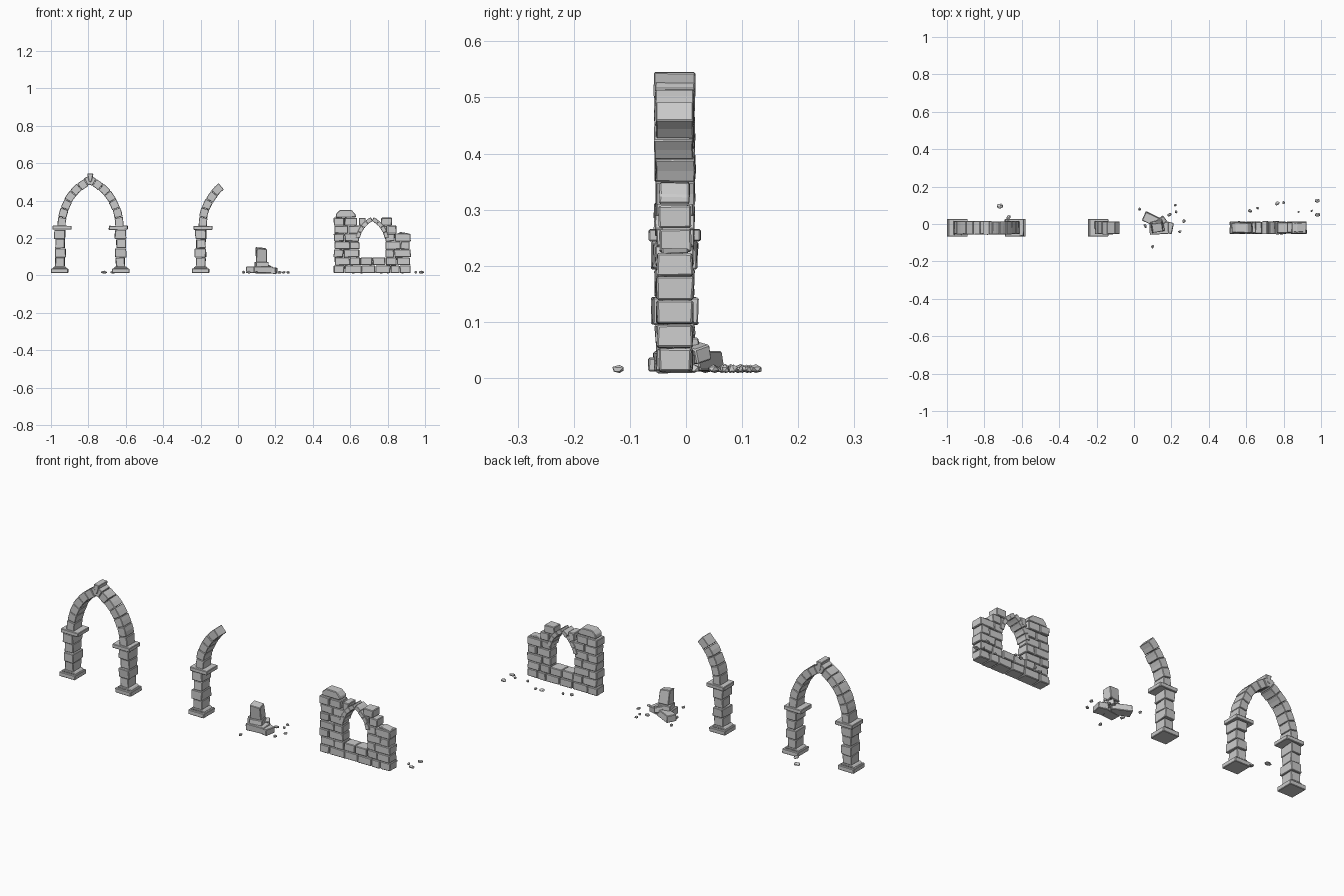
import bpy, bmesh, random
from math import sin, cos, radians, sqrt
from mathutils import Vector, Matrix

if "Cube" in bpy.data.objects:
    bpy.data.objects.remove(bpy.data.objects["Cube"])

random.seed(7)
YC = -0.02           # middle of the masonry depth
J = 0.002            # roughness of the stones


def jit(a=J):
    return random.uniform(-a, a)


def prism(bm, pts, y0, y1, rough=J, mat=None):
    """Stone: an xz outline extruded from y0 to y1 with uneven corners."""
    vs = []
    for y in (y0, y1):
        for x, z in pts:
            co = Vector((x + jit(rough), y + jit(rough), z + jit(rough * .5)))
            vs.append(bm.verts.new(mat @ co if mat else co))
    n = len(pts)
    bm.faces.new(vs[:n])
    bm.faces.new(vs[n:][::-1])
    for i in range(n):
        k = (i + 1) % n
        bm.faces.new((vs[k], vs[i], vs[n + i], vs[n + k]))


def rect(x0, x1, z0, z1):
    return [(x0, z0), (x1, z0), (x1, z1), (x0, z1)]


def finish(name, bm, bevel=0.0025):
    bmesh.ops.recalc_face_normals(bm, faces=bm.faces)
    me = bpy.data.meshes.new(name)
    bm.to_mesh(me)
    bm.free()
    ob = bpy.data.objects.new(name, me)
    bpy.context.collection.objects.link(ob)
    if bevel:
        m = ob.modifiers.new("worn_edges", 'BEVEL')
        m.width, m.segments, m.limit_method = bevel, 1, 'ANGLE'
    return ob


def pillar(name, x, side):
    """Plinth, four stacked blocks and a capital; side +1 faces the opening right."""
    bm = bmesh.new()
    prism(bm, rect(x - .046, x + .046, .012, .036), YC - .047, YC + .047, .001)
    prism(bm, [(x - .04, .036), (x + .04, .036), (x + .03, .047), (x - .03, .047)],
          YC - .038, YC + .038, .001)
    for i in range(4):
        z, w = .046 + i * .0495, (.029 if i % 2 else .025)
        d = .040 if i % 2 else .034
        o = jit(.003)
        prism(bm, rect(x - w + o, x + w + o, z, z + .048), YC - d, YC + d, .003)
    c = x + side * .013
    prism(bm, rect(c - .051, c + .051, .244, .265), YC - .046, YC + .046, .001)
    finish(name, bm)


def arc_stone(bm, cx, cz, r0, r1, a0, a1, side, y0, y1):
    pts = [(cx - side * r * cos(radians(a)), cz + r * sin(radians(a)))
           for r, a in ((r0, a0), (r1, a0), (r1, (a0 + a1) / 2), (r1, a1),
                        (r0, a1), (r0, (a0 + a1) / 2))]
    prism(bm, pts, y0, y1, .001)


def half_arch(name, springer_x, side, angles):
    """Voussoirs of one side of a pointed arch, from the outer springing point."""
    bm = bmesh.new()
    for a0, a1 in zip(angles, angles[1:]):
        g = jit(.0015)
        arc_stone(bm, springer_x + side * .296, .263, .253 + g, .296 + g,
                  a0, a1 - .4, side, YC - .035 + jit(), YC + .035 + jit())
    finish(name, bm, .002)


# complete pointed arch
pillar("arch_left_pillar", -.953, 1)
pillar("arch_right_pillar", -.627, -1)
ring = [0, 10, 20, 30, 40, 50, 59, 65.5]
half_arch("arch_left_voussoirs", -.966, 1, ring)
half_arch("arch_right_voussoirs", -.614, -1, ring)
bm = bmesh.new()
prism(bm, [(-.797, .5), (-.783, .5), (-.773, .545), (-.807, .545)], YC - .037, YC + .037, .001)
finish("arch_keystone", bm)

# broken arch
pillar("broken_arch_pillar", -.2, 1)
half_arch("broken_arch_voussoirs", -.211, 1, [0, 10, 20, 30, 40, 51])

# ruined wall: rows of stones clipped by the pointed window
WX, SPRING, R, OFF = .718, .17, .138, .068


def opening(z, r=R + .008):
    if z <= SPRING:
        return .07
    return min(.07, max(0, sqrt(max(0, r * r - (z - SPRING) ** 2)) - OFF))


rows = [
    [.513, .57, .66, .735, .815, .865, .925],
    [.518, .60, .655, .72, .79, .85, .922],
    [.513, .565, .65, None, .785, .835, .925],
    [.516, .60, .65, None, .785, .87, .92],
    [.513, .57, .65, None, .785, .84, .925],
    [.516, .59, .665, None, .765, .80, .848],
    [.513, .57, .637, None, .648, .685, None, .765, .825],
]
bm = bmesh.new()
H = .0425
for i, row in enumerate(rows):
    z0, z1 = .012 + i * H, .012 + (i + 1) * H - .002
    for a, b in zip(row, row[1:]):
        if a is None or b is None:
            continue
        b -= .002
        pts = rect(a, b, z0, z1)
        if i > 1:
            l, s = [], (1 if (a + b) / 2 < WX else -1)
            for x, z in pts:
                edge = WX - s * opening(z)
                near = b if s > 0 else a
                if x == near and (i > 1):
                    x = min(x, edge) if s > 0 else max(x, edge)
                l.append((x, z))
            pts = l
        d = random.uniform(.027, .034)
        prism(bm, pts, YC - d, YC + d, .002)
# broken stones along the top edge
prism(bm, [(.522, .31), (.63, .31), (.628, .325), (.608, .348), (.545, .35), (.525, .33)],
      YC - .027, YC + .027)
prism(bm, [(.85, .223), (.915, .223), (.87, .232)], YC - .025, YC + .025)
finish("ruined_wall_stones", bm, .003)

# voussoirs around the window
bm = bmesh.new()
for side in (1, -1):
    cx = WX + side * OFF
    for k in range(4):
        arc_stone(bm, cx, SPRING, R, R + .022, 12 + k * 12.5, 24 + k * 12.5, side,
                  YC - .033 + jit(), YC + .033 + jit())
finish("window_arch_stones", bm, .0015)


# tumbled pile of blocks
def block(bm, c, size, rz, slope=0, tilt=0):
    w, d, h = (s / 2 for s in size)
    m = (Matrix.Translation(c) @ Matrix.Rotation(radians(rz), 4, 'Z')
         @ Matrix.Rotation(radians(tilt), 4, 'X'))
    prism(bm, [(-w, -h), (w, -h), (w, h - slope), (-w, h)], -d, d, .003, m)


bm = bmesh.new()
block(bm, (.10, .022, .03), (.10, .05, .036), -25)
block(bm, (.135, -.025, .029), (.10, .06, .036), 5)
block(bm, (.182, -.02, .027), (.055, .06, .036), -12, .004)
block(bm, (.125, -.012, .058), (.065, .06, .028), 12)
block(bm, (.124, -.014, .110), (.054, .05, .076), 4, .006, 8)
block(bm, (.15, .02, .046), (.04, .035, .035), 35, .008, 15)
finish("rubble_pile", bm)

# loose pebbles and shards
spots = [(-.715, .095, .021), (-.67, .035, .014),
         (.03, .08, .011), (.22, .10, .010), (.225, .065, .010), (.267, .015, .012),
         (.245, -.04, .010), (.10, -.12, .011), (.19, .05, .014), (.06, -.01, .012),
         (.62, .07, .013), (.66, .085, .010), (.765, .11, .014), (.80, .115, .010),
         (.88, .065, .007), (.95, .07, .008), (.98, .125, .016), (.98, .05, .017)]
bm = bmesh.new()
for x, y, r in spots:
    m = (Matrix.Translation((x, y, .016)) @ Matrix.Rotation(random.uniform(0, 6), 4, 'Z')
         @ Matrix.Diagonal((r, r * .75, .008, 1)))
    new = bmesh.ops.create_icosphere(bm, subdivisions=1, radius=1, matrix=m)['verts']
    for v in new:
        v.co += Vector((jit(r * .15), jit(r * .15), jit(.001)))
        v.co.z = max(.009, v.co.z)
finish("pebbles", bm, 0)
